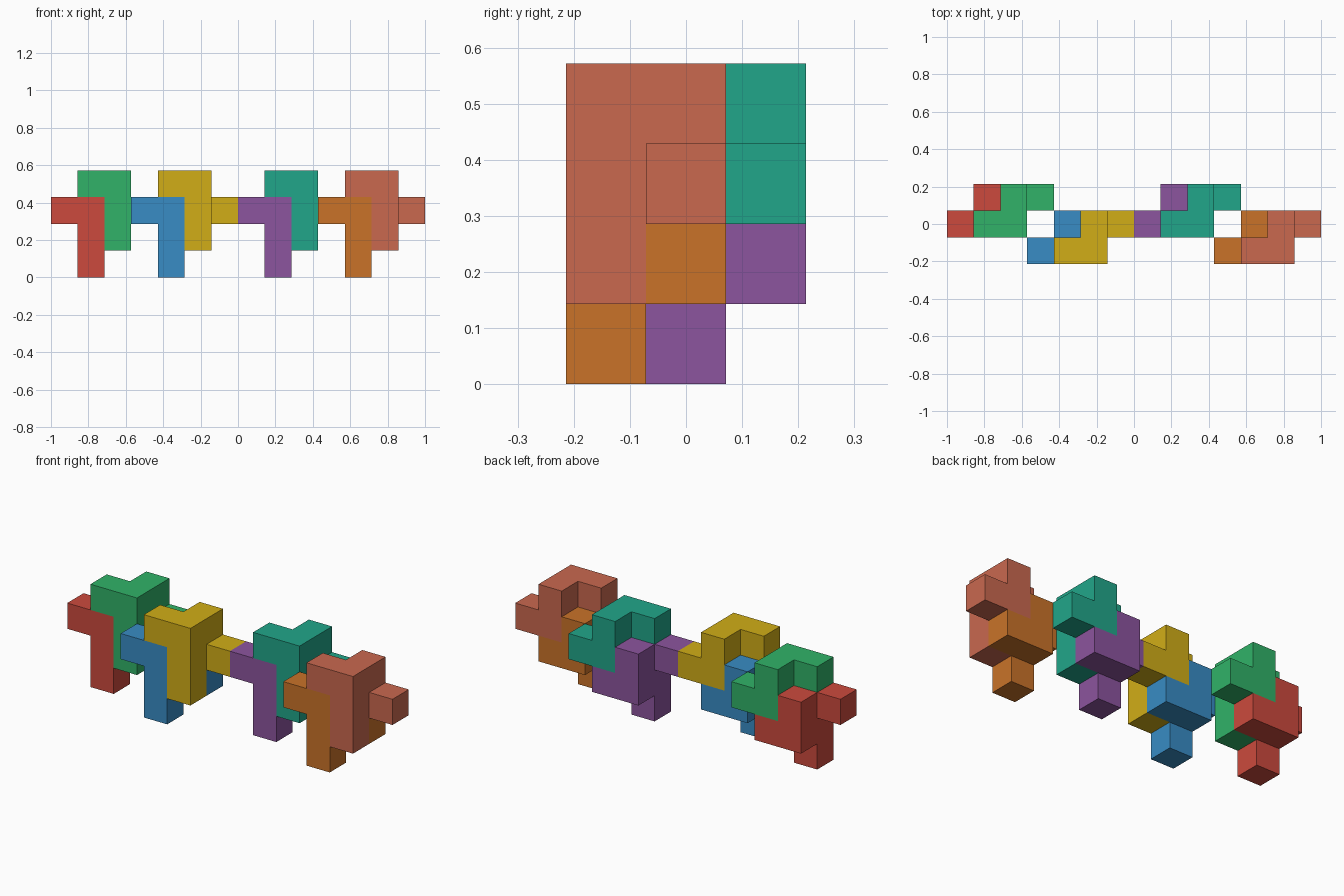
import bpy, bmesh
from mathutils import Vector

if "Cube" in bpy.data.objects:
    bpy.data.objects.remove(bpy.data.objects["Cube"])

U = 1 / 7  # edge of one cube cell

# Two interlocking seven-cube pieces, as (x, y, z) cells
LOWER = [(0, 1, 2), (1, 1, 2), (1, 1, 1), (1, 1, 0), (1, 2, 2), (1, 2, 1), (2, 2, 1)]
UPPER = [(1, 1, 3), (2, 1, 3), (2, 1, 2), (2, 1, 1), (2, 2, 3), (2, 2, 2), (3, 2, 2)]


def piece(name, cells, shift, rgb):
    """Joined cubes: keep only outer squares, then merge coplanar ones."""
    bm = bmesh.new()
    filled = set(cells)
    for c in cells:
        mid = Vector(c) + Vector((0.5, 0.5, 0.5))
        for axis in range(3):
            for s in (-1, 1):
                n = [0, 0, 0]
                n[axis] = s
                if tuple(a + b for a, b in zip(c, n)) in filled:
                    continue
                n = Vector(n)
                a = Vector((n.y, n.z, n.x))
                b = n.cross(a)
                corners = [(-1, -1), (1, -1), (1, 1), (-1, 1)]
                bm.faces.new([bm.verts.new(mid + (n + a * i + b * j) / 2)
                              for i, j in corners])
    bmesh.ops.remove_doubles(bm, verts=bm.verts, dist=1e-4)
    bmesh.ops.dissolve_limit(bm, angle_limit=0.01, verts=bm.verts, edges=bm.edges)
    # Centre the row on x and y
    offset = Vector(shift) - Vector((7, 1.5, 0))
    for v in bm.verts:
        v.co = (v.co + offset) * U
    mesh = bpy.data.meshes.new(name)
    bm.to_mesh(mesh)
    bm.free()
    mat = bpy.data.materials.new(name + "_colour")
    lin = [((v + 0.055) / 1.055) ** 2.4 for v in rgb]
    mat.diffuse_color = (*lin, 1)
    mat.use_nodes = True
    mat.node_tree.nodes["Principled BSDF"].inputs["Base Color"].default_value = mat.diffuse_color
    mesh.materials.append(mat)
    bpy.context.collection.objects.link(bpy.data.objects.new(name, mesh))


# Four repeats of the interlocked pair along the row
PAIRS = [
    ((0, 0, 0), ("red", (.80, .29, .24)), ("green", (.19, .70, .41))),
    ((3, -1, 0), ("blue", (.22, .55, .77)), ("yellow", (.82, .68, .09))),
    ((7, 0, 0), ("purple", (.55, .33, .62)), ("teal", (.13, .65, .54))),
    ((10, -1, 0), ("orange", (.79, .45, .16)), ("salmon", (.79, .41, .31))),
]
for shift, low, up in PAIRS:
    piece(low[0] + "_lower_piece", LOWER, shift, low[1])
    piece(up[0] + "_upper_piece", UPPER, shift, up[1])
